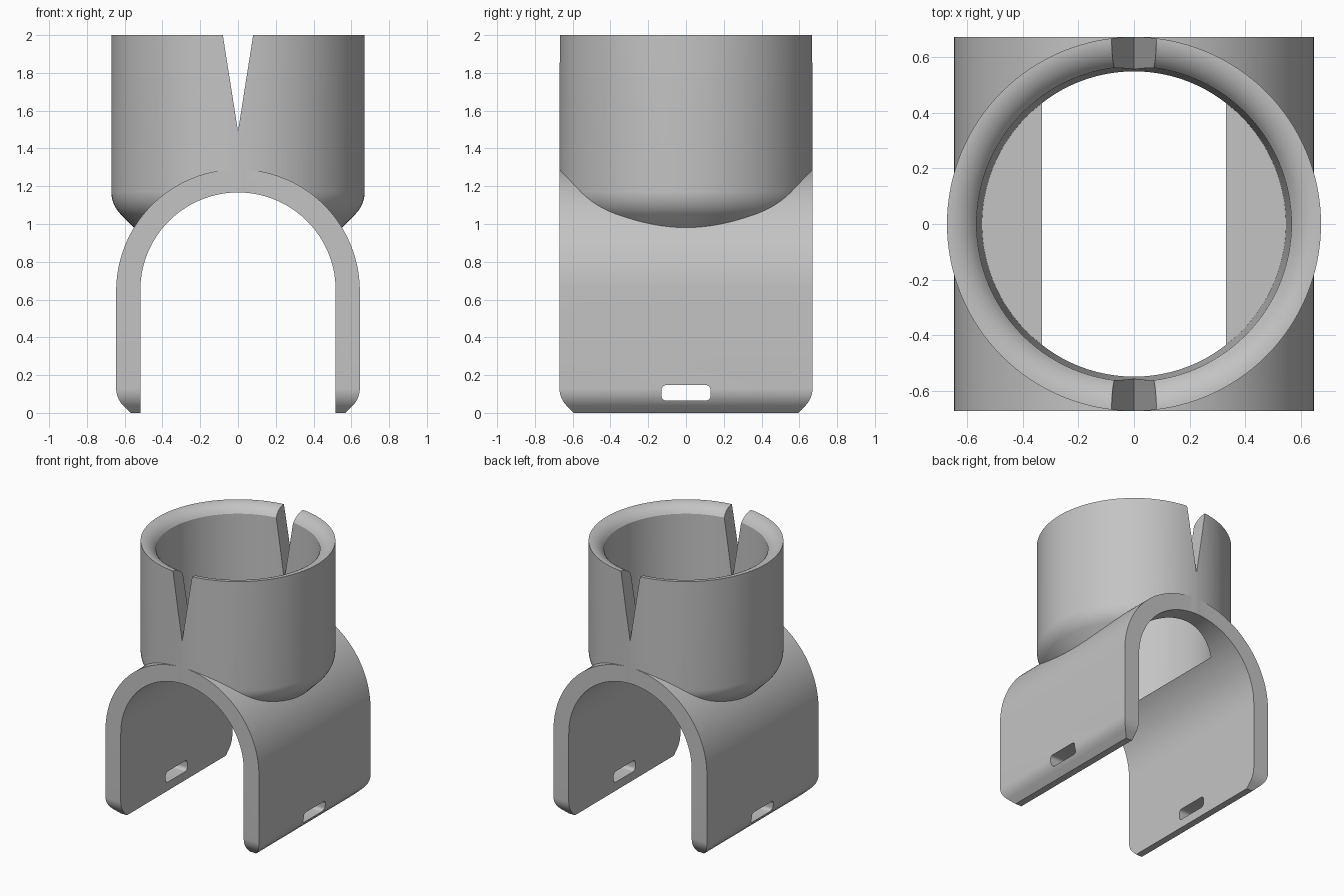
import bpy
import bmesh
from math import sin, cos, pi, radians, sqrt
from mathutils import Vector, Matrix

cube = bpy.data.objects.get("Cube")
if cube:
    bpy.data.objects.remove(cube, do_unlink=True)

SADDLE_R, ARCH_R, HALF_LEN = 0.645, 0.517, 0.67
TUBE_R, RIM_R, BORE_R = 0.671, 0.565, 0.545
FLOOR_Z, TOP_Z = 1.048, 2.0

grey = bpy.data.materials.new("plain grey")
grey.use_nodes = True
colour = (0.55, 0.55, 0.55, 1)
grey.diffuse_color = colour
grey.node_tree.nodes["Principled BSDF"].inputs["Base Color"].default_value = colour


def arc(cx, cz, r, start, end, steps):
    """Points along an arc, angles in degrees."""
    angles = [radians(start + (end - start) * i / steps) for i in range(steps + 1)]
    return [(cx + r * cos(a), cz + r * sin(a)) for a in angles]


def make_object(name, bm):
    bmesh.ops.recalc_face_normals(bm, faces=bm.faces)
    mesh = bpy.data.meshes.new(name)
    bm.to_mesh(mesh)
    bm.free()
    mesh.materials.append(grey)
    obj = bpy.data.objects.new(name, mesh)
    bpy.context.collection.objects.link(obj)
    return obj


def prism(name, outline, half, along):
    """Extrude an upright outline both ways along x or y."""
    bm = bmesh.new()
    place = (lambda u, z, d: (d, u, z)) if along == "x" else (lambda u, z, d: (u, d, z))
    face = bm.faces.new([bm.verts.new(place(u, z, -half)) for u, z in outline])
    new = bmesh.ops.extrude_face_region(bm, geom=[face])["geom"]
    bmesh.ops.translate(bm, verts=[v for v in new if isinstance(v, bmesh.types.BMVert)],
                        vec=Vector(place(0, 0, 2 * half)))
    return make_object(name, bm)


def revolve(name, profile, steps=128):
    """Spin a profile that starts and ends on the z axis."""
    bm = bmesh.new()
    verts = [bm.verts.new((r, 0, z)) for r, z in profile]
    edges = [bm.edges.new(pair) for pair in zip(verts, verts[1:])]
    bmesh.ops.spin(bm, geom=verts + edges, cent=(0, 0, 0), axis=(0, 0, 1),
                   angle=2 * pi, steps=steps, use_merge=True)
    bmesh.ops.remove_doubles(bm, verts=bm.verts, dist=0.0001)
    return make_object(name, bm)


def combine(obj, other, operation):
    """Apply a boolean, then discard the helper."""
    mod = obj.modifiers.new(operation.lower(), "BOOLEAN")
    mod.operation, mod.object, mod.solver = operation, other, "EXACT"
    bpy.context.view_layer.objects.active = obj
    bpy.ops.object.modifier_apply(modifier=mod.name)
    bpy.data.objects.remove(other, do_unlink=True)


def mirrored(right_half):
    return right_half + [(-u, z) for u, z in reversed(right_half)]


def teardrop_corner(edge, r):
    """Rounded lower corner that runs out at 45 degrees to z = 0."""
    curve = arc(edge - r, r, r, -45, 0, 10)
    u, z = curve[0]
    return [(u - z, 0)] + curve


# Saddle: arched block with eased lower edges and corners
right_side = teardrop_corner(SADDLE_R, 0.13) + arc(0, SADDLE_R, SADDLE_R, 0, 90, 40)[:-1]
outline = right_side + [(0, 2 * SADDLE_R)] + [(-u, z) for u, z in reversed(right_side)]
bracket = prism("saddle_bracket", outline, HALF_LEN, "y")
side_outline = mirrored(teardrop_corner(HALF_LEN, 0.13) + [(HALF_LEN, 1.5)])
combine(bracket, prism("side_trim", side_outline, 1, "x"), "INTERSECT")

# Upright tube with a tapered base and a rounded inner rim
base = arc(TUBE_R - 0.17, 1.172, 0.17, -45, 0, 12)
u, z = base[0]
rim_width, rim_drop = TUBE_R - RIM_R, 0.06
rim_curve = (rim_width ** 2 + rim_drop ** 2) / (2 * rim_drop)
rim = []
for i in range(11):
    step = rim_width * i / 10
    rim.append((TUBE_R - step, TOP_Z - rim_curve + sqrt(rim_curve ** 2 - step ** 2)))
lower = (u - 0.12, z - 0.12)
tube = revolve("tube", [(0, lower[1]), lower] + base + rim + [(0, rim[-1][1])])
combine(bracket, tube, "UNION")

# Slightly flared bore down to a flat floor
flare = (RIM_R - BORE_R) / (TOP_Z - rim_drop - FLOOR_Z)
bore_top = 2.1
bore = revolve("bore", [(0, FLOOR_Z), (BORE_R, FLOOR_Z),
                        (BORE_R + flare * (bore_top - FLOOR_Z), bore_top), (0, bore_top)])
combine(bracket, bore, "DIFFERENCE")

# Arched opening through the saddle
opening = [(ARCH_R, -0.1)] + arc(0, 0.65, ARCH_R, 0, 180, 80) + [(-ARCH_R, -0.1)]
combine(bracket, prism("opening", opening, 1, "y"), "DIFFERENCE")

# V notches in the front and back of the tube
notch = [(0, 1.49), (0.096, 2.1), (-0.096, 2.1)]
combine(bracket, prism("notch", notch, 1, "y"), "DIFFERENCE")

# Rounded strap slots in both legs
corner, half_w, low, high = 0.025, 0.13, 0.065, 0.147
slot = []
for i, (sx, cz) in enumerate([(1, high - corner), (-1, high - corner),
                              (-1, low + corner), (1, low + corner)]):
    slot += arc(sx * (half_w - corner), cz, corner, 90 * i, 90 * i + 90, 6)
combine(bracket, prism("strap_slot", slot, 1, "x"), "DIFFERENCE")

# Smooth curved surfaces, crisp edges
bpy.ops.object.select_all(action="DESELECT")
bracket.select_set(True)
bpy.context.view_layer.objects.active = bracket
bpy.ops.object.shade_smooth_by_angle(angle=radians(25))
